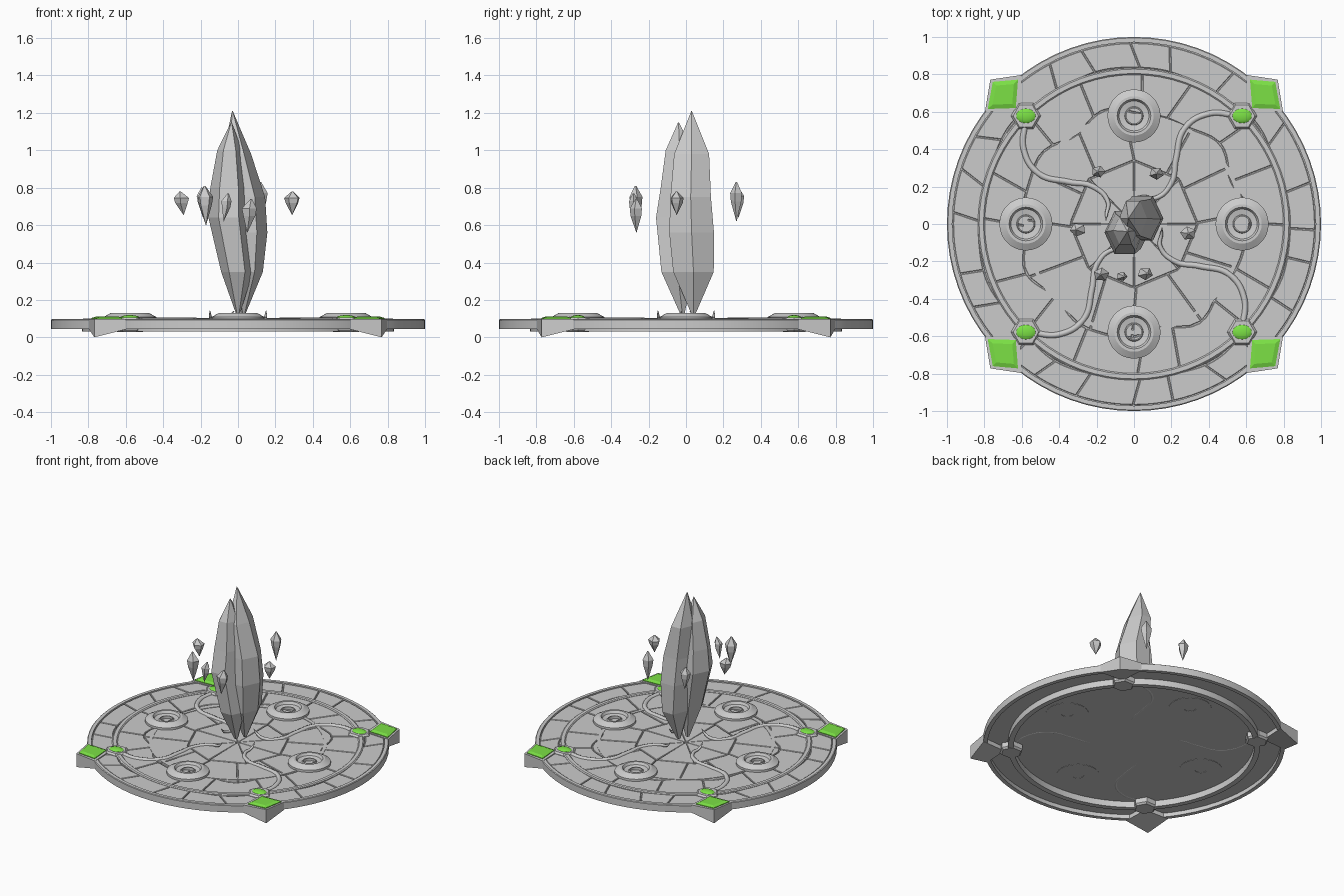
import bpy, bmesh, random
from math import sin, cos, pi, tau
from mathutils import Vector, Matrix

if "Cube" in bpy.data.objects:
    bpy.data.objects.remove(bpy.data.objects["Cube"])

random.seed(4)
green = bpy.data.materials.new("green_gem")
green.diffuse_color = (0.2, 0.75, 0.06, 1)
green.use_nodes = True
green.node_tree.nodes["Principled BSDF"].inputs["Base Color"].default_value = green.diffuse_color


def finish(name, bm, smooth=False, mat=None):
    bmesh.ops.remove_doubles(bm, verts=bm.verts, dist=1e-5)
    bmesh.ops.recalc_face_normals(bm, faces=bm.faces)
    me = bpy.data.meshes.new(name)
    bm.to_mesh(me)
    bm.free()
    ob = bpy.data.objects.new(name, me)
    bpy.context.collection.objects.link(ob)
    if mat:
        me.materials.append(mat)
    if smooth:
        bpy.ops.object.select_all(action='DESELECT')
        ob.select_set(True)
        bpy.context.view_layer.objects.active = ob
        bpy.ops.object.shade_smooth_by_angle(angle=0.5)
    return ob


def bridge(bm, loops, closed=False, caps=True):
    rows = [[bm.verts.new(p) for p in loop] for loop in loops]
    n = len(rows[0])
    pairs = list(zip(rows, rows[1:])) + ([(rows[-1], rows[0])] if closed else [])
    for a, b in pairs:
        for i in range(n):
            j = (i + 1) % n
            bm.faces.new((a[i], a[j], b[j], b[i]))
    if caps and not closed:
        bm.faces.new(rows[0])
        bm.faces.new(rows[-1])


def ellipse(n, cx, cy, z, rx, ry, phase=0.0):
    return [(cx + rx * cos(phase + tau * i / n), cy + ry * sin(phase + tau * i / n), z) for i in range(n)]


def lathe(name, profile, n=48, at=(0, 0), smooth=True, closed=True, phase=0.0):
    bm = bmesh.new()
    bridge(bm, [ellipse(n, *at, z, r, r, phase) for r, z in profile], closed=closed)
    return finish(name, bm, smooth)


# Base: thin floor under the tiles, outer rim, hanging ring and flat inlaid ring
lathe("floor_plate", [(0.98, 0.074), (0.98, 0.083)], 72, closed=False)
lathe("outer_rim", [(1, 0.045), (1, 0.093), (0.995, 0.097), (0.972, 0.097), (0.972, 0.045)], 72)
lathe("hanging_ring", [(0.835, 0.03), (0.835, 0.094), (0.828, 0.1), (0.805, 0.1), (0.798, 0.094), (0.798, 0.03)], 72)
lathe("inlaid_ring", [(0.592, 0.076), (0.592, 0.095), (0.568, 0.095), (0.568, 0.076)], 72)

# Cracked paving tiles: staggered rings of irregular slabs with grooves between
RADII = [0.012, 0.34, 0.6, 0.83, 0.97]
COUNTS = [8, 12, 16, 24]


def edge_radius(k, a):
    if k == 1:
        return 0.34 * cos(pi / 8) / cos(a % (pi / 4) - pi / 8)
    wob = 0.035 if k == 2 else 0.012 if k == 3 else 0
    return RADII[k] * (1 + wob * sin(7 * a + k) + wob * 0.6 * sin(11 * a))


bm = bmesh.new()
for k, n in enumerate(COUNTS):
    jit = 0 if k == 0 else 0.3
    cuts = []
    for i in range(n):
        a = tau * (i + random.uniform(-jit, jit) * 0.6) / n
        skew = random.uniform(-jit, jit) * 0.4 * tau / n
        cuts.append((a - skew, a + skew))
    cuts.append((cuts[0][0] + tau, cuts[0][1] + tau))
    for (i0, o0), (i1, o1) in zip(cuts, cuts[1:]):
        loops = []
        for gap, z in ((0.003, 0.08), (0.003, 0.089), (0.006, 0.092)):
            pts = []
            for side, a0, a1 in ((k, i0, i1), (k + 1, o1, o0)):
                g = gap / max(RADII[side], 0.05) * (1 if a1 > a0 else -1)
                for s in range(7):
                    a = a0 + g + (a1 - a0 - 2 * g) * s / 6
                    r = edge_radius(side, a) + (gap if side == k else -gap)
                    pts.append((r * cos(a), r * sin(a), z))
            loops.append(pts)
        bridge(bm, loops)
finish("paving_tiles", bm)

# Four round sockets with sloped collars and a centre hole
for i in range(4):
    c = (0.578 * cos(i * pi / 2), 0.578 * sin(i * pi / 2))
    lathe(f"round_socket_{i}", [(0.142, 0.072), (0.142, 0.108), (0.105, 0.129), (0.09, 0.129), (0.08, 0.112),
                                (0.05, 0.106), (0.046, 0.112), (0.04, 0.112), (0.04, 0.072)], 28, c)

# Diagonal corners: hexagonal gem seats, gems, wedge brackets and rhombic plates
for i, (sx, sy) in enumerate([(1, 1), (-1, 1), (-1, -1), (1, -1)]):
    c = (0.578 * sx, 0.578 * sy)
    lathe(f"gem_seat_{i}", [(0.068, 0.028), (0.08, 0.04), (0.08, 0.095), (0.068, 0.107)], 6, c, False, False)

    bm = bmesh.new()
    bmesh.ops.create_uvsphere(bm, u_segments=20, v_segments=10, radius=1,
                              matrix=Matrix.Translation((*c, 0.104)) @ Matrix.Diagonal((0.053, 0.04, 0.015, 1)))
    finish(f"oval_gem_{i}", bm, True, green)

    top = [(0.768, 0.772), (0.6, 0.797), (0.61, 0.61), (0.797, 0.6)]
    low = [0.0, 0.043, 0.045, 0.043]
    bm = bmesh.new()
    bridge(bm, [[(x * sx, y * sy, z) for (x, y), z in zip(top, low)],
                [(x * sx, y * sy, 0.099) for x, y in top]])
    finish(f"corner_bracket_{i}", bm)

    bm = bmesh.new()
    mid = Vector((0.695, 0.693))
    loops = []
    for f, z in ((1, 0.095), (1, 0.104), (0.7, 0.112)):
        loops.append([((mid.x + (x - mid.x) * f) * sx, (mid.y + (y - mid.y) * f) * sy, z)
                      for x, y in [(0.755, 0.76), (0.62, 0.772), (0.632, 0.62), (0.782, 0.615)]])
    bridge(bm, loops)
    finish(f"rhombic_gem_{i}", bm, False, green)

# Four winding roots from the gem seats to curled tips beside the crystal
PATH = [(-0.578, 0.56, 0.088, 1), (-0.59, 0.4, 0.088, 1), (-0.51, 0.27, 0.088, 1), (-0.35, 0.225, 0.088, 1),
        (-0.22, 0.2, 0.088, 0.9), (-0.14, 0.12, 0.096, 0.7), (-0.148, 0.05, 0.112, 0.5), (-0.15, 0.02, 0.142, 0.1)]
for i in range(4):
    cu = bpy.data.curves.new(f"root_{i}", 'CURVE')
    cu.dimensions = '3D'
    cu.bevel_depth = 0.017
    cu.bevel_resolution = 2
    cu.resolution_u = 8
    cu.use_fill_caps = True
    sp = cu.splines.new('BEZIER')
    sp.bezier_points.add(len(PATH) - 1)
    for bp, (x, y, z, r) in zip(sp.bezier_points, PATH):
        bp.co = (x, y, z)
        bp.radius = r
        bp.handle_left_type = bp.handle_right_type = 'AUTO'
    ob = bpy.data.objects.new(f"root_{i}", cu)
    ob.rotation_euler.z = i * pi / 2
    bpy.context.collection.objects.link(ob)

# Split central crystal: tall back half and shorter front half (z, cx, cy, rx, ry)
HALVES = {
    "crystal_tall": [(0.13, 0.03, 0.04, 0.012, 0.015), (0.35, 0.045, 0.04, 0.088, 0.125),
                     (0.56, 0.045, 0.03, 0.112, 0.138), (0.75, 0.035, 0.025, 0.11, 0.125),
                     (0.98, -0.005, 0.03, 0.075, 0.108), (1.21, -0.03, 0.03, 0.002, 0.002)],
    "crystal_short": [(0.13, 0, -0.02, 0.012, 0.015), (0.35, -0.005, -0.045, 0.085, 0.1),
                      (0.64, -0.05, -0.045, 0.108, 0.133), (0.8, -0.048, -0.04, 0.1, 0.11),
                      (1.0, -0.045, -0.035, 0.066, 0.085), (1.15, -0.035, -0.04, 0.002, 0.002)],
}
for name, levels in HALVES.items():
    bm = bmesh.new()
    bridge(bm, [ellipse(6, cx, cy, z, rx, ry) for z, cx, cy, rx, ry in levels])
    finish(name, bm)

# Floating shards around the crystal (x, y, z low, z high, radius)
SHARDS = [(-0.19, 0.28, 0.64, 0.8, 0.038), (0.12, 0.27, 0.62, 0.83, 0.04), (-0.3, -0.03, 0.655, 0.78, 0.044),
          (0.29, -0.05, 0.655, 0.78, 0.044), (-0.175, -0.27, 0.6, 0.81, 0.044), (-0.065, -0.28, 0.62, 0.77, 0.03),
          (0.06, -0.265, 0.56, 0.74, 0.042)]
for i, (x, y, lo, hi, r) in enumerate(SHARDS):
    h = hi - lo
    t = random.uniform(-0.01, 0.015)
    bm = bmesh.new()
    bridge(bm, [ellipse(5, x - t, y, lo, 0.001, 0.001, i), ellipse(5, x, y, lo + h * 0.5, r * 0.8, r * 0.75, i),
                ellipse(5, x, y, lo + h * 0.72, r, r * 0.85, i), ellipse(5, x + t, y, hi, 0.004, 0.004, i)])
    finish(f"floating_shard_{i}", bm)
